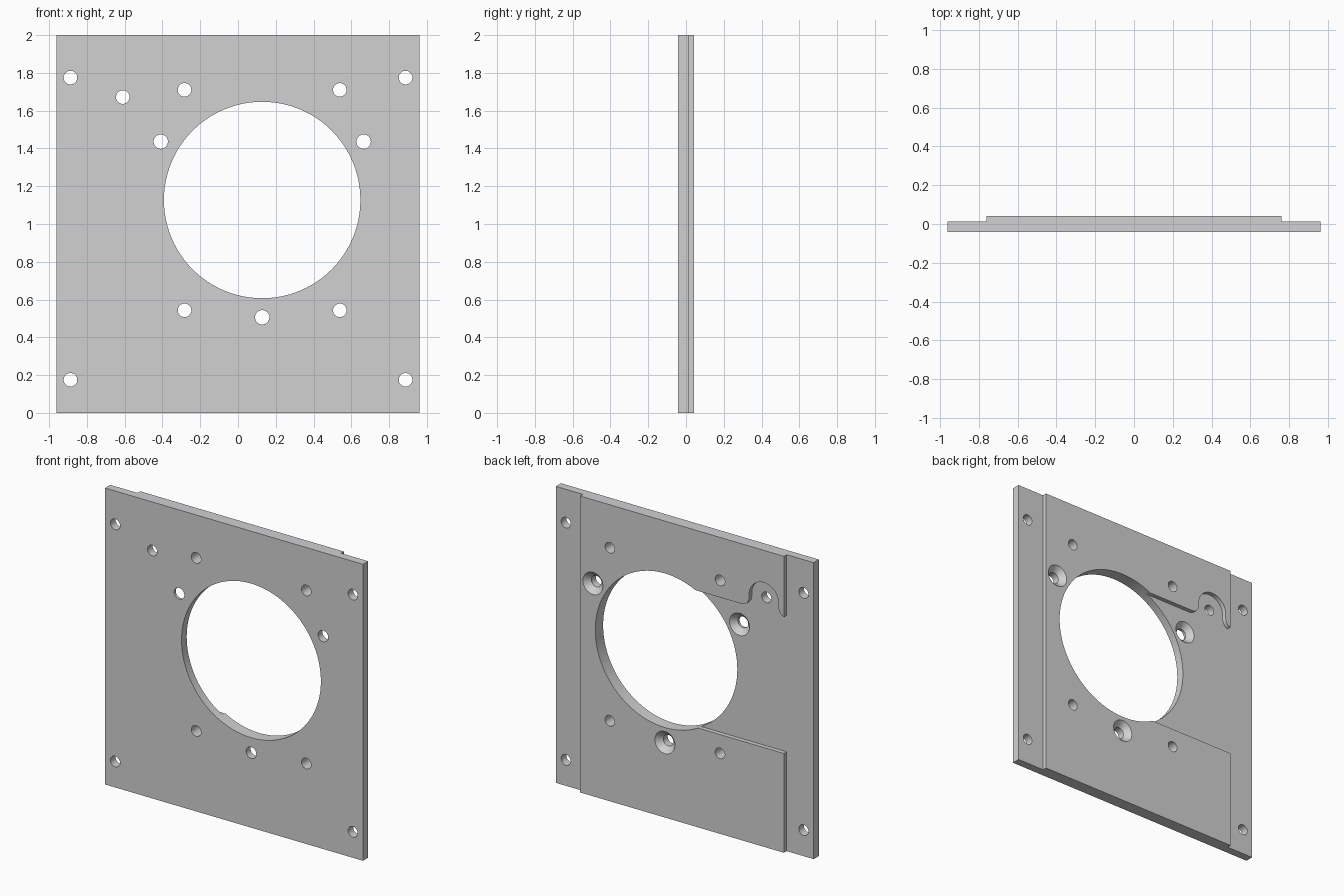
import bpy, bmesh, math

if "Cube" in bpy.data.objects:
    bpy.data.objects.remove(bpy.data.objects["Cube"])

FRONT, FLOOR, BACK = -0.042, 0.013, 0.042   # plate front, recess floor, raised back

gray = bpy.data.materials.new("light metal gray")
gray.diffuse_color = (0.64, 0.64, 0.65, 1)
gray.use_nodes = True
gray.node_tree.nodes["Principled BSDF"].inputs["Base Color"].default_value = gray.diffuse_color


def arc(cx, cz, r, a0, a1, n):
    """Points (x, z) on an arc, angles in degrees."""
    steps = [math.radians(a0 + (a1 - a0) * i / n) for i in range(n + 1)]
    return [(cx + r * math.cos(a), cz + r * math.sin(a)) for a in steps]


def loft(name, rings):
    """Solid through matching (x, z) outlines, each placed at its own y."""
    bm = bmesh.new()
    loops = [[bm.verts.new((x, y, z)) for x, z in pts] for y, pts in rings]
    for a, b in zip(loops, loops[1:]):
        for i in range(len(a)):
            j = (i + 1) % len(a)
            bm.faces.new((a[i], a[j], b[j], b[i]))
    bm.faces.new(loops[0])
    bm.faces.new(loops[-1])
    bmesh.ops.recalc_face_normals(bm, faces=bm.faces)
    mesh = bpy.data.meshes.new(name)
    bm.to_mesh(mesh)
    bm.free()
    mesh.materials.append(gray)
    ob = bpy.data.objects.new(name, mesh)
    bpy.context.collection.objects.link(ob)
    return ob


def prism(name, pts, y0, y1):
    return loft(name, [(y0, pts), (y1, pts)])


def circle(x, z, r, n=32):
    return arc(x, z, r, 0, 360 * (n - 1) / n, n - 1)


def rect(x0, x1, z0, z1):
    return [(x0, z0), (x1, z0), (x1, z1), (x0, z1)]


plate = prism("mounting_plate", rect(-0.962, 0.962, 0, 2), FRONT, BACK)
cutters = []

# Lowered strip along one side of the back
cutters.append(prism("strip_cutter", rect(0.76, 1.1, -0.1, 2.1), FLOOR, 0.2))

# Lowered strip and pocket on the other side, arched around one small hole
pocket = [(-1.1, -0.1), (-0.76, -0.1), (-0.76, 0.67), (0, 0.67), (0, 1.595)]
pocket += arc(-0.445, 1.65, 0.055, 270, 180, 8)
pocket += arc(-0.61, 1.673, 0.11, 0, 180, 24)
pocket += arc(-0.775, 1.643, 0.055, 0, -74.2, 8)
pocket += [(-0.76, 2.1), (-1.1, 2.1)]
cutters.append(prism("pocket_cutter", pocket, FLOOR, 0.2))

# Large round opening
cutters.append(prism("opening_cutter", circle(0.128, 1.127, 0.52, 96), -0.2, 0.2))

# Plain through holes: corners, inner square and the single one in the arch
holes = [(x, z) for x in (-0.887, 0.887) for z in (0.175, 1.775)]
holes += [(x, z) for x in (-0.283, 0.539) for z in (0.543, 1.71)]
holes.append((-0.61, 1.672))
for x, z in holes:
    cutters.append(prism("hole_cutter", circle(x, z, 0.036), -0.2, 0.2))

# Countersunk holes, opening towards the back
for x, z, top in ((-0.409, 1.436, FLOOR), (0.665, 1.436, BACK), (0.128, 0.506, BACK)):
    profile = [(-0.2, 0.038), (top - 0.037, 0.038), (top, 0.075), (top + 0.1, 0.075)]
    cutters.append(loft("countersink_cutter", [(y, circle(x, z, r)) for y, r in profile]))

# Cut everything out of the plate
bpy.context.view_layer.objects.active = plate
plate.select_set(True)
for cutter in cutters:
    mod = plate.modifiers.new("cut", "BOOLEAN")
    mod.operation = "DIFFERENCE"
    mod.solver = "EXACT"
    mod.object = cutter
    bpy.ops.object.modifier_apply(modifier=mod.name)
    bpy.data.objects.remove(cutter)

bpy.ops.object.shade_smooth_by_angle(angle=math.radians(25))
